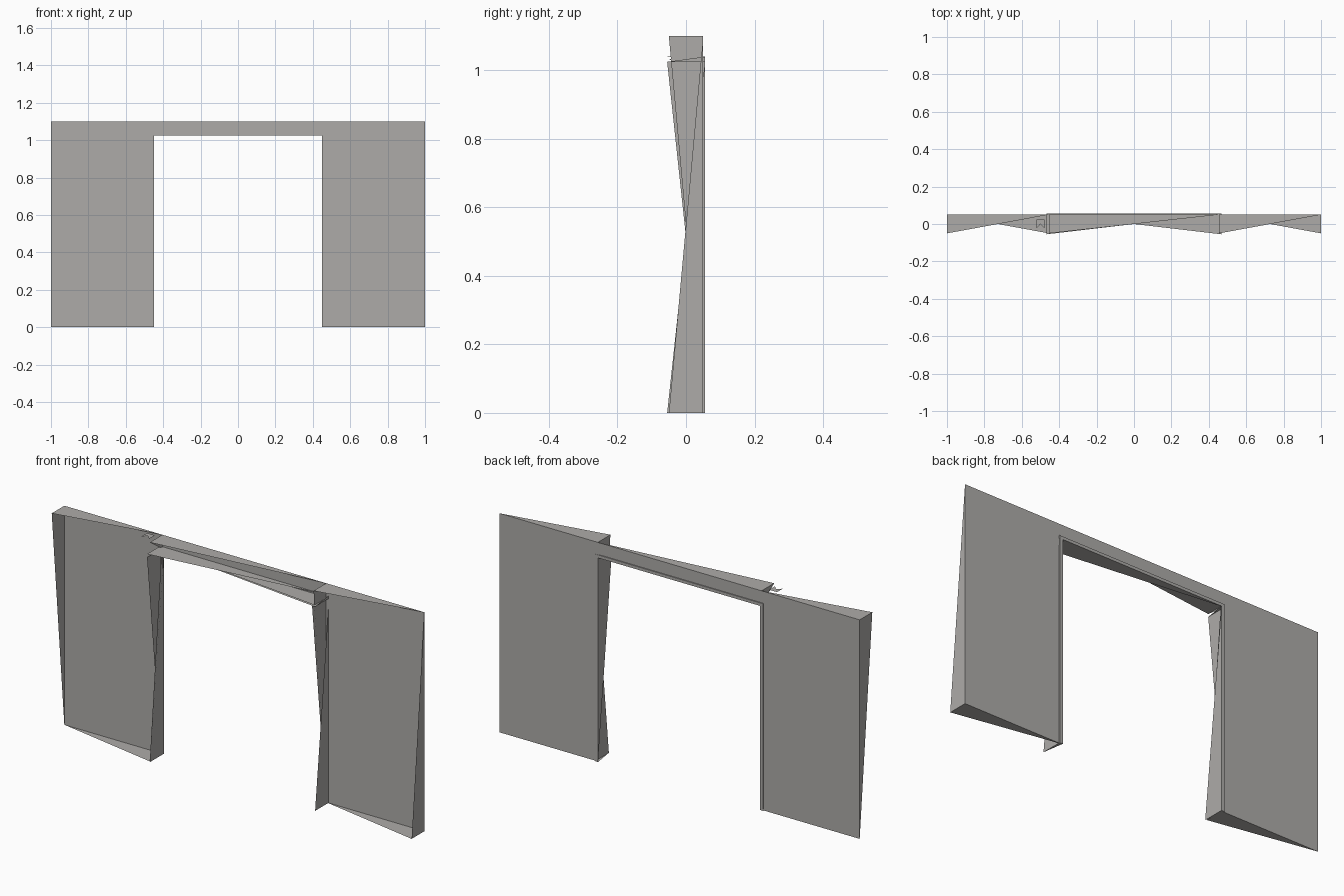
import bpy

if "Cube" in bpy.data.objects:
    bpy.data.objects.remove(bpy.data.objects["Cube"])

grey = bpy.data.materials.new("warm_grey")
grey.diffuse_color = (0.42, 0.41, 0.395, 1)
grey.use_nodes = True
grey.node_tree.nodes["Principled BSDF"].inputs["Base Color"].default_value = grey.diffuse_color


def make_object(name, verts, faces):
    mesh = bpy.data.meshes.new(name)
    mesh.from_pydata(verts, [], faces)
    mesh.materials.append(grey)
    obj = bpy.data.objects.new(name, mesh)
    bpy.context.collection.objects.link(obj)
    return obj


def open_panel(name, x0, x1, z0, z1, depth):
    """Full back sheet with one tapering triangular return on each edge."""
    corners = [(x0, z0), (x0, z1), (x1, z1), (x1, z0)]
    verts = [(x, depth, z) for x, z in corners]
    verts += [(x, -depth, z) for x, z in corners]
    faces = [(0, 1, 2, 3),
             (0, 1, 5),   # left return, widest at the top
             (2, 1, 5),   # top return, widest at the left
             (2, 3, 7),   # right return, widest at the bottom
             (0, 3, 7)]   # bottom return, widest at the right
    return make_object(name, verts, faces)


# Wall panels and lintel
open_panel("left_wall", -1.0, -0.455, 0, 1.1, 0.05)
open_panel("right_wall", 0.455, 1.0, 0, 1.1, 0.05)
open_panel("lintel", -0.455, 0.455, 1.03, 1.1, 0.05)

# Door frame around the opening
open_panel("left_jamb", -0.467, -0.45, 0, 1.025, 0.055)
open_panel("right_jamb", 0.45, 0.467, 0, 1.025, 0.055)
open_panel("frame_head", -0.467, 0.467, 1.025, 1.04, 0.055)

# Small notched plates on the top edge
for side, cx in (("left", -0.5), ("right", 0.5)):
    outline = [(-0.022, 0.023), (-0.022, -0.023), (0, 0.0),
               (0.022, -0.023), (0.022, 0.023)]
    make_object(side + "_top_plate",
                [(cx + x, y, 1.101) for x, y in outline], [(0, 1, 2, 3, 4)])
